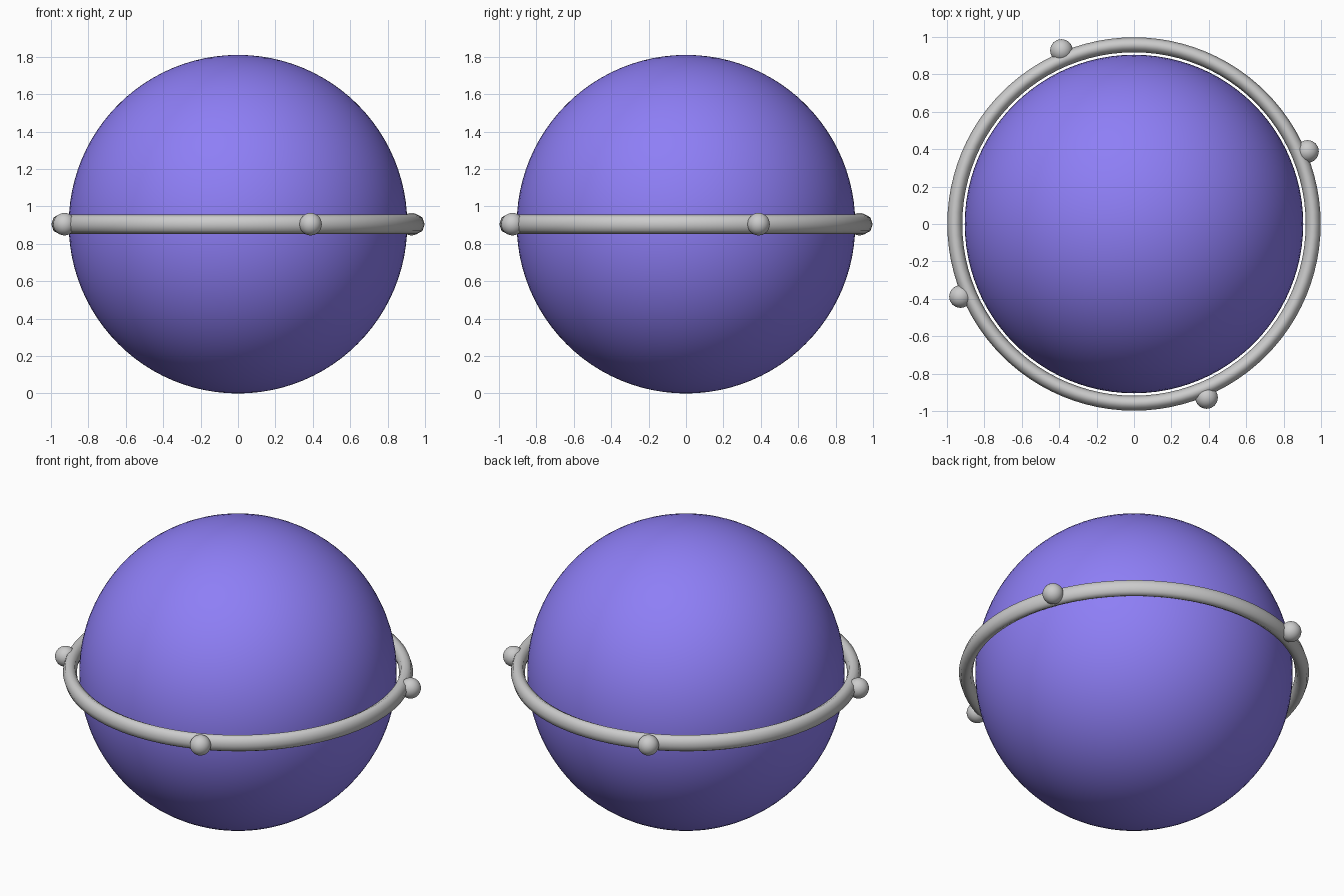
import bpy, bmesh, math

if "Cube" in bpy.data.objects:
    bpy.data.objects.remove(bpy.data.objects["Cube"])

R = 0.905          # ball radius, also the height of its centre


def smooth(obj):
    for p in obj.data.polygons:
        p.use_smooth = True


def ball(name, r, loc, seg, rings):
    bpy.ops.mesh.primitive_uv_sphere_add(segments=seg, ring_count=rings, radius=r, location=loc)
    obj = bpy.context.object
    obj.name = name
    smooth(obj)
    return obj


# Large coloured ball
body = ball("ball", R, (0, 0, R), 96, 48)
mat = bpy.data.materials.new("violet")
mat.diffuse_color = (0.27, 0.21, 0.92, 1)
mat.use_nodes = True
mat.node_tree.nodes["Principled BSDF"].inputs["Base Color"].default_value = mat.diffuse_color
body.data.materials.append(mat)

# Ring around the equator: octagonal section, slightly taller than wide
bpy.ops.mesh.primitive_torus_add(major_radius=0.958, minor_radius=0.04,
                                 major_segments=96, minor_segments=8, location=(0, 0, R))
ring = bpy.context.object
ring.name = "ring"
ring.scale.z = 1.28
smooth(ring)

# Four knobs on the outside of the ring
for i in range(4):
    a = math.radians(22.7 + 90 * i)
    ball(f"knob_{i + 1}", 0.06, (1.006 * math.cos(a), 1.006 * math.sin(a), R), 32, 16).rotation_euler.z = a
